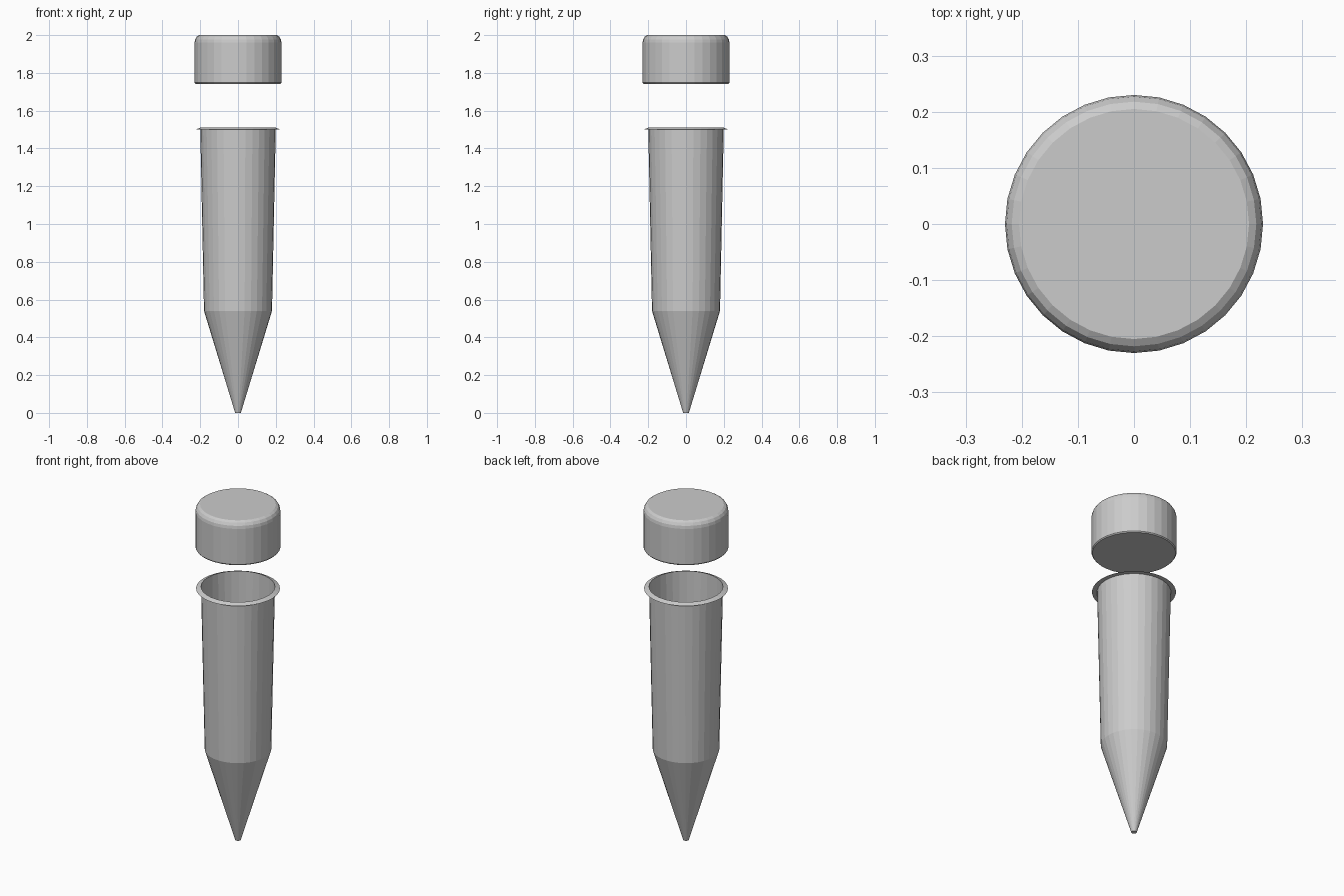
import bpy, bmesh, math

if "Cube" in bpy.data.objects:
    bpy.data.objects.remove(bpy.data.objects["Cube"])

SIDES = 32


def lathe(name, profile, cap_first=False, cap_last=False):
    """Revolve an (r, z) profile, listed bottom to top, around the z axis."""
    bm = bmesh.new()
    rings = []
    for r, z in profile:
        rings.append([bm.verts.new((r * math.cos(2 * math.pi * i / SIDES),
                                    r * math.sin(2 * math.pi * i / SIDES), z))
                      for i in range(SIDES)])
    for a, b in zip(rings, rings[1:]):
        for i in range(SIDES):
            j = (i + 1) % SIDES
            bm.faces.new((a[i], a[j], b[j], b[i]))
    if cap_first:
        bm.faces.new(rings[0][::-1])
    if cap_last:
        bm.faces.new(rings[-1])
    mesh = bpy.data.meshes.new(name)
    bm.to_mesh(mesh)
    bm.free()
    obj = bpy.data.objects.new(name, mesh)
    bpy.context.collection.objects.link(obj)
    return obj


# Thin open tube with a conical tip
lathe("tube_body", [(0.015, 0), (0.18, 0.54), (0.2, 1.51)], cap_first=True)

# Thin lip sloping down from the mouth of the tube
lathe("tube_lip", [(0.2, 1.499), (0.227, 1.499), (0.2, 1.51)])

# Closed cap floating above, with a rounded top edge
lathe("cap", [(0.225, 1.742), (0.23, 1.748), (0.23, 1.96), (0.227, 1.977),
              (0.218, 1.992), (0.205, 2.0)], cap_first=True, cap_last=True)
